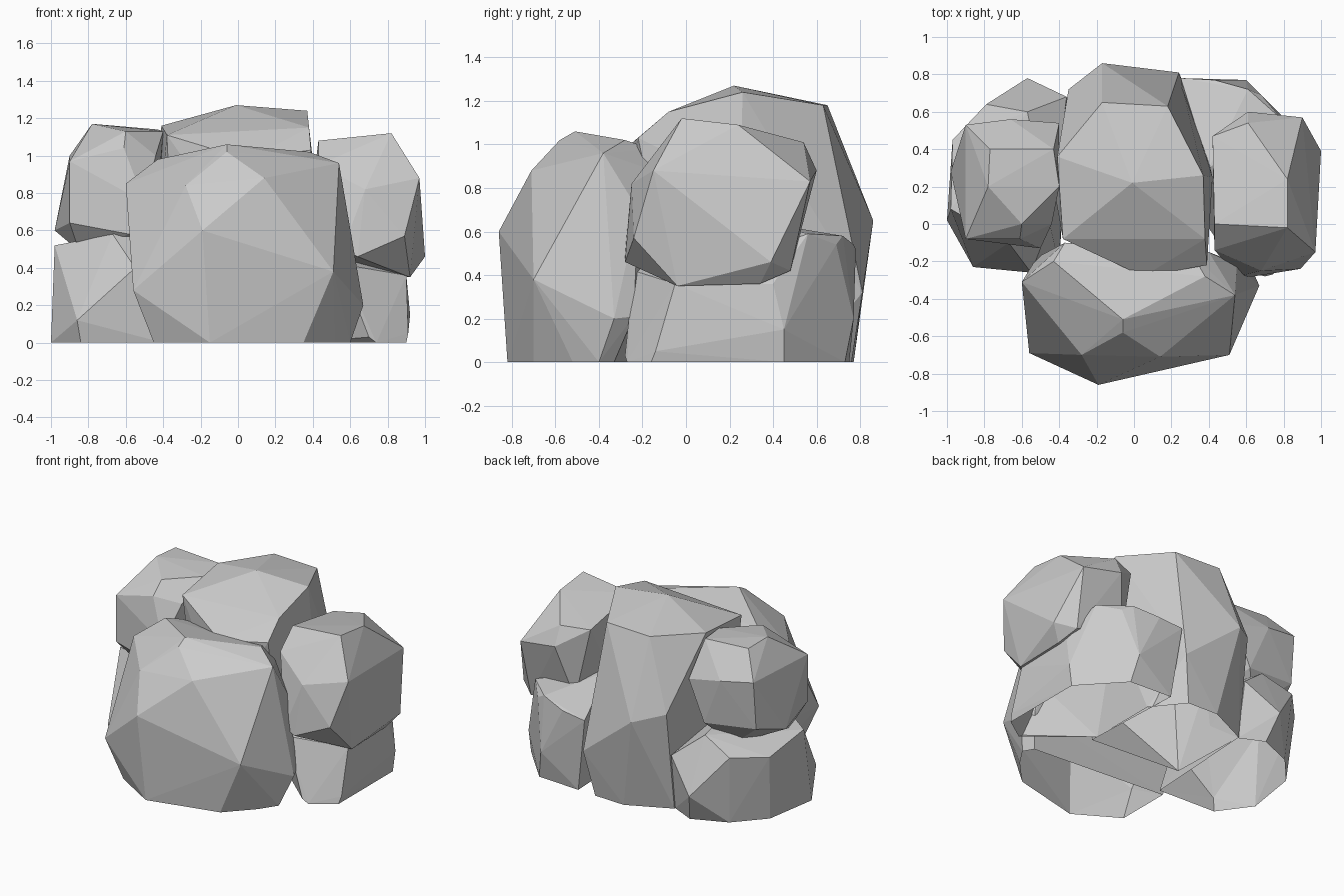
import bpy, bmesh


def boulder(name, corners):
    """Faceted rock: convex hull of a few corners, open where it sits on the ground."""
    bm = bmesh.new()
    for c in corners:
        bm.verts.new(c)
    hull = bmesh.ops.convex_hull(bm, input=bm.verts[:])
    spare = set(hull["geom_interior"]) | set(hull["geom_unused"])
    bmesh.ops.delete(bm, geom=[g for g in spare if isinstance(g, bmesh.types.BMVert)],
                     context='VERTS')
    bmesh.ops.recalc_face_normals(bm, faces=bm.faces[:])
    ground = [f for f in bm.faces if all(v.co.z < 0.001 for v in f.verts)]
    bmesh.ops.delete(bm, geom=ground, context='FACES')
    mesh = bpy.data.meshes.new(name)
    bm.to_mesh(mesh)
    bm.free()
    obj = bpy.data.objects.new(name, mesh)
    bpy.context.collection.objects.link(obj)
    return obj


# Large front boulder
boulder("front_boulder", [
    (-.19, -.86, .60), (-.06, -.51, 1.06), (-.06, -.58, 1.02), (.14, -.71, .88),
    (-.28, -.70, .84), (.54, -.38, .96), (.51, -.70, .38), (-.60, -.31, .85),
    (-.56, -.69, .28), (-.43, -.20, .98), (-.37, -.10, .95), (.38, -.28, 1.02),
    (.31, -.16, .98), (.40, -.15, .88), (.55, -.22, .70), (.67, -.33, .20),
    (.63, -.24, .21), (-.52, -.18, .30), (-.15, -.82, 0), (-.45, -.64, 0),
    (.35, -.70, 0), (.52, -.52, 0), (.60, -.40, 0), (.56, -.33, 0), (-.45, -.25, 0)])

# Tall centre boulder at the back
boulder("tall_back_boulder", [
    (-.01, .22, 1.27), (-.17, .65, 1.18), (.18, .63, 1.18), (.37, .26, 1.24),
    (-.41, .36, 1.16), (-.38, -.08, 1.11), (.05, -.28, .98), (.39, -.22, 1.03),
    (.38, -.08, 1.15), (-.17, .86, .65), (.24, .81, .32), (-.35, .72, .70),
    (.42, .25, .80), (-.43, .20, .60), (.05, -.27, .50), (-.05, .77, 0),
    (.18, .76, 0), (-.35, .63, 0), (.35, .55, 0), (-.33, .05, 0), (.35, 0, 0)])

# Upper left boulder
boulder("upper_left_boulder", [
    (-.77, .40, 1.16), (-.43, .40, 1.14), (-.78, .20, 1.17), (-.40, .20, 1.13),
    (-.60, 0, 1.13), (-.61, -.08, 1.04), (-.90, -.08, .97), (-.90, -.08, .64),
    (-.58, -.12, .58), (-.50, -.13, .75), (-.44, 0, 1.0), (-.90, .53, 1.0),
    (-.66, .56, .96), (-.40, .54, .90), (-.98, .28, .60), (-.90, .50, .66),
    (-.52, .54, .62), (-.85, .05, .49), (-.66, .40, .46), (-.45, .1, .52)])

# Upper right boulder
boulder("upper_right_boulder", [
    (.82, -.02, 1.12), (.82, .24, 1.09), (.90, .57, .83), (.61, .60, .88),
    (.61, .54, 1.01), (.42, .47, 1.0), (.43, 0, 1.08), (.43, -.14, .95),
    (.56, -.28, .50), (.68, -.25, .82), (.97, -.15, .88), (.89, -.24, .57),
    (1.0, .39, .46), (.92, -.04, .35), (.92, .34, .36), (.64, -.28, .46),
    (.88, .48, .42), (.52, .50, .50), (.45, .10, .42)])

# Lower left boulder
boulder("lower_left_boulder", [
    (-.97, .45, .46), (-.79, .64, .48), (-.57, .78, .20), (-.36, .68, .40),
    (-.57, .60, .57), (-1.0, .02, 0), (-.98, .08, .52), (-.86, -.23, .12),
    (-.55, -.26, .40), (-.67, -.10, .58), (-.45, 0, .60), (-.84, -.20, 0),
    (-.40, -.22, 0), (-.94, .40, 0), (-.76, .60, 0), (-.52, .70, 0), (-.35, .62, 0)])

# Lower right boulder
boulder("lower_right_boulder", [
    (.25, .78, .52), (.43, .77, .54), (.61, .72, .58), (.68, .69, .54),
    (.79, .56, .59), (.92, .45, .15), (.91, -.14, .05), (.90, -.05, .36),
    (.90, .40, .36), (.55, -.24, .42), (.40, .30, .65), (.70, -.28, .03),
    (.60, .77, .20), (.90, -.16, 0), (.74, -.27, 0), (.90, .45, 0), (.64, .73, 0),
    (.32, .75, 0), (.35, .05, 0)])
